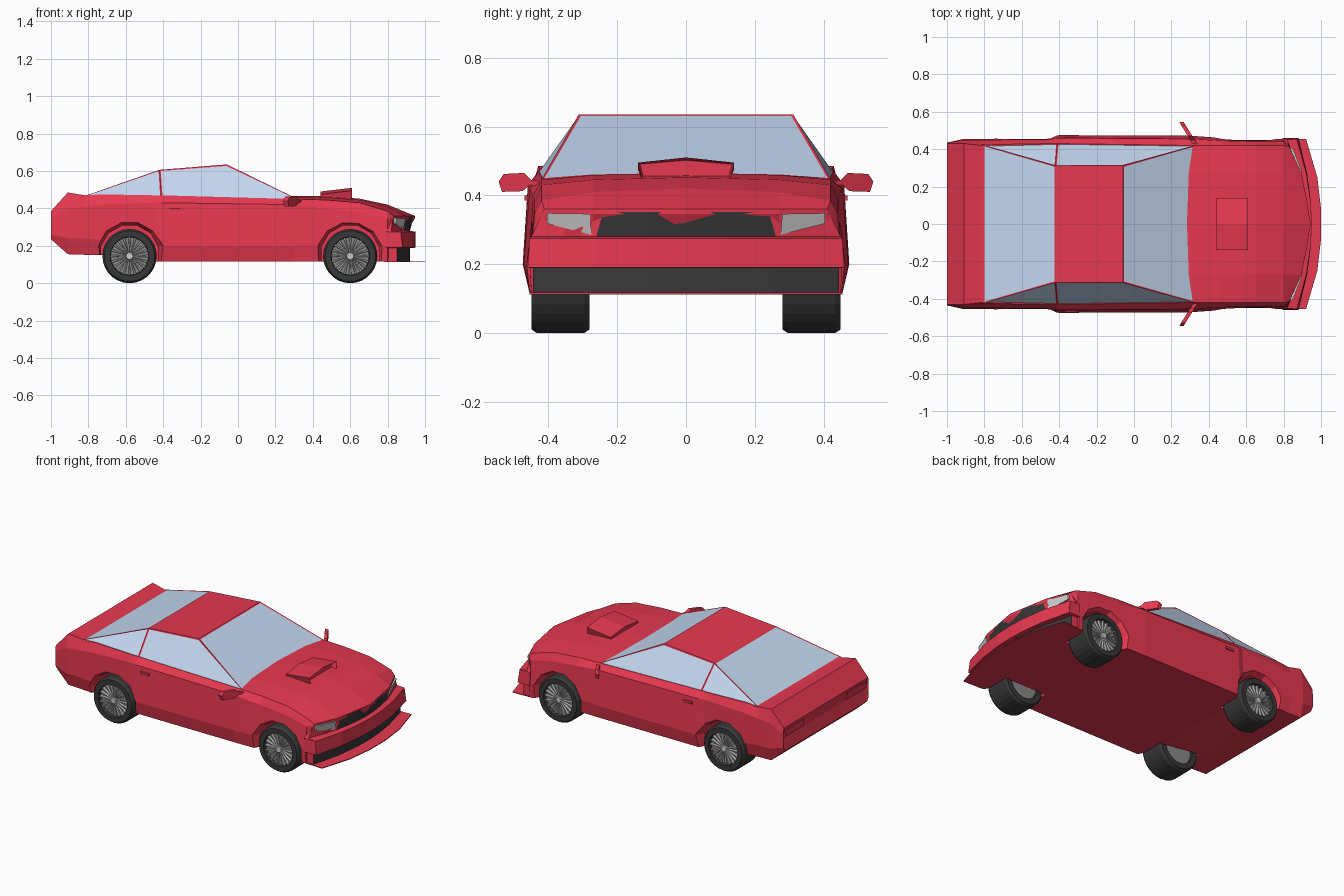
import bpy, bmesh, math
from mathutils import Vector

if "Cube" in bpy.data.objects:
    bpy.data.objects.remove(bpy.data.objects["Cube"])


def mat(name, r, g, b):
    m = bpy.data.materials.new(name)
    m.diffuse_color = (r, g, b, 1)
    m.use_nodes = True
    m.node_tree.nodes["Principled BSDF"].inputs["Base Color"].default_value = m.diffuse_color
    return m


RED = mat("red_paint", 0.8, 0.04, 0.08)
BLACK = mat("black", 0.04, 0.04, 0.04)
GLASS = mat("glass", 0.55, 0.68, 0.87)
LAMP = mat("lamp", 0.75, 0.75, 0.75)
RIM = mat("rim", 0.25, 0.25, 0.25)
SPOKE = mat("spoke", 0.55, 0.55, 0.55)


def make(name, verts, faces, mats, idx=None):
    me = bpy.data.meshes.new(name)
    me.from_pydata([tuple(v) for v in verts], [], faces)
    for m in mats:
        me.materials.append(m)
    if idx:
        for p, i in zip(me.polygons, idx):
            p.material_index = i
    bm = bmesh.new()
    bm.from_mesh(me)
    bmesh.ops.recalc_face_normals(bm, faces=bm.faces)
    bm.to_mesh(me)
    bm.free()
    ob = bpy.data.objects.new(name, me)
    bpy.context.collection.objects.link(ob)
    return ob


def loft(name, rings, mats, pick=None, caps=None, closed=False):
    """Skin equal rings; pick(band, segment) gives the material slot."""
    n, k = len(rings[0]), len(rings)
    faces, idx = [], []
    for r in range(k if closed else k - 1):
        for i in range(n):
            j, s = (i + 1) % n, (r + 1) % k
            faces.append((r * n + i, r * n + j, s * n + j, s * n + i))
            idx.append(pick(r, i) if pick else 0)
    if not closed:
        for base in (0, (k - 1) * n):
            for f in caps or [range(n)]:
                faces.append([base + i for i in f])
                idx.append(0)
    return make(name, [v for r in rings for v in r], faces, mats, idx)


def box(name, lo, hi, m):
    rings = [[(x, lo[1], lo[2]), (x, hi[1], lo[2]), (x, hi[1], hi[2]), (x, lo[1], hi[2])]
             for x in (lo[0], hi[0])]
    return loft(name, rings, [m])


# Body shell: x, bottom z, bottom y, waist z, y, shoulder z, y, deck edge z, y, deck centre z
ROWS = [
    (-.98, .305, .42, .31, .425, .315, .425, .32, .42, .32),
    (-1.0, .235, .42, .26, .435, .35, .435, .385, .43, .385),
    (-.91, .155, .43, .24, .455, .40, .45, .485, .43, .485),
    (-.82, .152, .43, .24, .455, .41, .45, .47, .42, .47),
    (-.73, .15, .435, .23, .456, .42, .45, .475, .425, .475),
    (-.45, .115, .44, .2, .458, .43, .452, .47, .43, .47),
    (-.41, .115, .455, .2, .475, .43, .46, .47, .43, .47),
    (.30, .115, .455, .2, .472, .42, .455, .45, .42, .465),
    (.47, .115, .452, .2, .46, .40, .445, .445, .42, .465),
    (.65, .115, .45, .2, .457, .38, .44, .43, .42, .452),
    (.80, .115, .45, .2, .455, .345, .44, .385, .42, .42),
    (.945, .345, .41, .35, .415, .355, .415, .36, .412, .36),
]
rings = []
for x, zb, yb, zm, ym, zs, ys, zd, yd, zc in ROWS:
    half = [(0, zb), (.27, zb), (yb, zb), (ym, zm), (ys, zs), (yd, zd),
            (.27, .7 * zc + .3 * zd), (0, zc)]
    bow = .115 if x > .9 else 0
    full = half + [(-y, z) for y, z in half[-2:0:-1]]
    rings.append([(x - bow * (y / .415) ** 2, y, z) for y, z in full])
ladder = [(0, 1, 6, 7), (1, 2, 5, 6), (2, 3, 4, 5),
          (0, 7, 8, 13), (13, 8, 9, 12), (12, 9, 10, 11)]
body = loft("body", rings, [RED], caps=ladder)

# Wheel arches: flared cutters
for wx in (-.58, .60):
    for s in (-1, 1):
        cr = [[(wx + r * math.cos(a * math.pi / 6 + .26), s * y,
                .155 + r * math.sin(a * math.pi / 6 + .26)) for a in range(12)]
              for y, r in ((.5, .198), (.42, .158), (.27, .158))]
        cut = loft("arch_cutter", cr, [RED])
        cut.hide_render = True
        mod = body.modifiers.new("arch", 'BOOLEAN')
        mod.operation, mod.object, mod.solver = 'DIFFERENCE', cut, 'EXACT'
        bpy.context.view_layer.objects.active = body
        bpy.ops.object.modifier_apply(modifier=mod.name)
        bpy.data.objects.remove(cut)

# Nose with bumper, grille and lower intake: z, centre x, half width, bow
COLS = (-1, -.58, -.25, 0, .25, .58, 1)
LEVELS = [(.115, .92, .445, .07), (.188, .92, .445, .07), (.19, .95, .46, .07),
          (.275, .95, .455, .08), (.28, .92, .45, .10), (.352, .937, .415, .11)]
nose = [[(x0 - bow * c * c, c * w, z) for c in COLS] + [(.795, w, z), (.795, -w, z)]
        for z, x0, w, bow in LEVELS]
loft("nose", nose, [RED, BLACK],
     pick=lambda r, i: int((r == 0 and i < 6) or (r == 4 and 1 <= i <= 4)))

# Headlights
for s in (-1, 1):
    quad = [(.275, .285), (.405, .318), (.405, .348), (.28, .346)]
    vs = []
    for d in (.006, -.02):
        vs.append([(.92 + (z - .28) * .24 - .105 * (y / .43) ** 2 + d, s * y, z) for y, z in quad])
    loft("headlight", vs, [LAMP])

# Front splitter
plan = [(.78, .45), (.92, .455), (.98, .25), (1.0, .08)]
plan += [(x, -y) for x, y in reversed(plan)]
loft("splitter", [[(x, y, z) for x, y in plan] for z in (.112, .117)], [RED])

# Cabin: red frame with inset glass
cv = []
for s in (1, -1):
    cv += [(-.815, .425 * s, .468), (-.41, .432 * s, .465), (.325, .42 * s, .447),
           (-.06, .312 * s, .635), (-.42, .312 * s, .606)]
cf = [(3, 8, 9, 4), (4, 9, 5, 0), (3, 2, 7, 8), (0, 1, 4), (1, 2, 3, 4),
      (5, 9, 6), (6, 9, 8, 7), (0, 5, 6, 1), (1, 6, 7, 2)]
cabin = make("cabin", cv, cf, [RED, GLASS])
bm = bmesh.new()
bm.from_mesh(cabin.data)
bm.faces.ensure_lookup_table()
panes = [bm.faces[i] for i in range(1, 7)]
bmesh.ops.inset_individual(bm, faces=panes, thickness=.009, depth=-.002)
for f in panes:
    f.material_index = 1
bm.to_mesh(cabin.data)
bm.free()

# Hood scoop with recessed mouth
sec = [(-.13, .45), (.13, .45), (.14, .495), (0, .51), (-.14, .495)]
scoop = loft("hood_scoop", [[(x, y, z - d * (z > .46)) for y, z in sec]
                            for x, d in ((.44, .02), (.61, 0))], [RED])
bm = bmesh.new()
bm.from_mesh(scoop.data)
mouth = max(bm.faces, key=lambda f: f.calc_center_median().x)
bmesh.ops.inset_individual(bm, faces=[mouth], thickness=.008, depth=-.03)
bm.to_mesh(scoop.data)
bm.free()

# Mirrors, door handles and tail lights
shape = [(.42, .44), (.425, .425), (.455, .43), (.475, .412), (.535, .41), (.545, .44),
         (.53, .462), (.47, .465), (.45, .445)]
for s in (-1, 1):
    loft("mirror", [[(.325 - .62 * (y - .43) + d, s * y, z) for y, z in shape]
                    for d in (-.012, .012)], [RED])
    ya, yb = sorted((s * .45, s * .47))
    box("door_handle", (-.37, ya, .385), (-.31, yb, .40), RED)
    ya, yb = sorted((s * .22, s * .41))
    box("tail_light", (-.998, ya, .325), (-.975, yb, .365), RED)

# Wheels
N = 28


def circle(wx, y, r):
    return [(wx + r * math.cos(2 * math.pi * a / N), y, .145 + r * math.sin(2 * math.pi * a / N))
            for a in range(N)]


for wx in (-.58, .60):
    for s in (-1, 1):
        prof = [(.28, .10), (.28, .135), (.295, .145), (.435, .145), (.45, .135),
                (.45, .103), (.425, .10)]
        loft("tire", [circle(wx, s * y, r) for y, r in prof], [BLACK], closed=True)
        loft("rim", [circle(wx, s * y, .101) for y in (.30, .425)], [RIM])
        loft("hub", [circle(wx, s * y, r) for y, r in ((.42, .022), (.445, .018))], [SPOKE])
        verts, faces = [], []
        for k in range(20):
            a = 2 * math.pi * k / 20
            u, t = Vector((math.cos(a), 0, math.sin(a))), Vector((-math.sin(a), 0, math.cos(a)))
            b = len(verts)
            for r, w in ((.015, .002), (.101, .0075)):
                c = Vector((wx, 0, .145)) + u * r
                for y, q in ((.42, -w), (.42, w), (.438, w * .5), (.438, -w * .5)):
                    verts.append(c + t * q + Vector((0, s * y, 0)))
            faces += [[b + i for i in f] for f in
                      ((0, 1, 5, 4), (1, 2, 6, 5), (2, 3, 7, 6), (3, 0, 4, 7), (0, 1, 2, 3), (4, 5, 6, 7))]
        make("spokes", verts, faces, [SPOKE])
